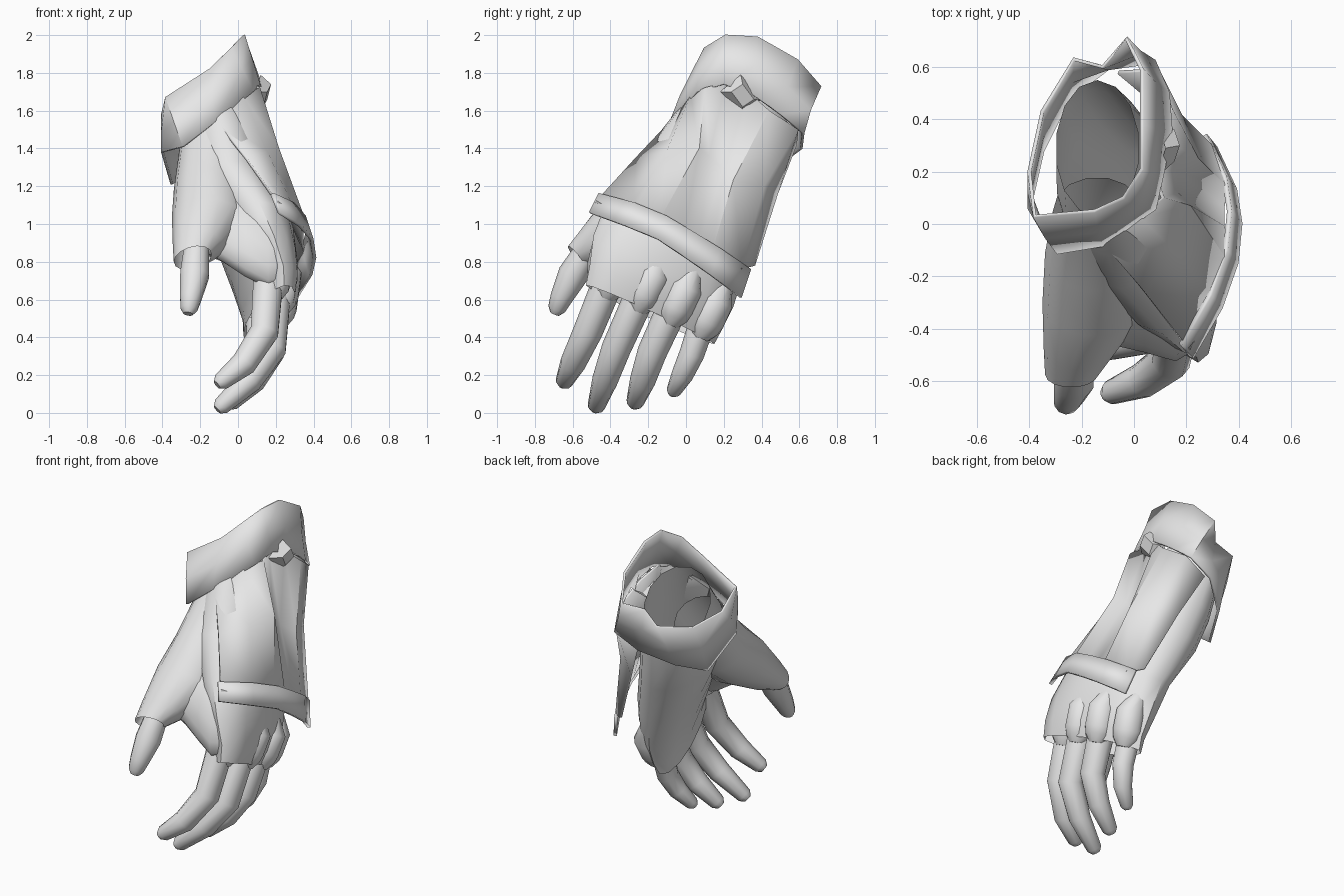
import bpy, bmesh, math
from mathutils import Vector as V

grey = bpy.data.materials.new("pale grey")
grey.diffuse_color = (0.8, 0.8, 0.8, 1)


def loft(name, rings, closed=True, caps=(False, False), thick=0, angle=50):
    """Skin a row of point rings into one smooth-shaded object."""
    bm = bmesh.new()
    rows = [[bm.verts.new(p) for p in r] for r in rings]
    n = len(rows[0])
    for a, b in zip(rows, rows[1:]):
        for i in range(n if closed else n - 1):
            j = (i + 1) % n
            bm.faces.new((a[i], a[j], b[j], b[i]))
    if caps[0]:
        bm.faces.new(rows[0])
    if caps[1]:
        bm.faces.new(rows[-1])
    bmesh.ops.recalc_face_normals(bm, faces=bm.faces)
    me = bpy.data.meshes.new(name)
    bm.to_mesh(me)
    bm.free()
    ob = bpy.data.objects.new(name, me)
    bpy.context.collection.objects.link(ob)
    me.materials.append(grey)
    if thick:
        m = ob.modifiers.new("thickness", 'SOLIDIFY')
        m.thickness, m.offset = thick, 0
    bpy.ops.object.select_all(action='DESELECT')
    ob.select_set(True)
    bpy.context.view_layer.objects.active = ob
    bpy.ops.object.shade_smooth_by_angle(angle=math.radians(angle))
    return ob


def oval(c, u, v, n=14):
    c, u, v = V(c), V(u), V(v)
    return [c + u * math.cos(2 * math.pi * i / n) + v * math.sin(2 * math.pi * i / n)
            for i in range(n)]


def tube(name, pts, radii, n=10):
    """Round tube along a path, closed by a rounded tip."""
    pts = [V(p) for p in pts]
    d = (pts[-1] - pts[-2]).normalized()
    r = radii[-1]
    pts.append(pts[-1] + d * r * 0.6)
    radii = list(radii) + [r * 0.55]
    rings = []
    for i, p in enumerate(pts):
        t = (pts[min(i + 1, len(pts) - 1)] - pts[max(i - 1, 0)]).normalized()
        u = t.cross(V((1, 0, 0))).normalized()
        rings.append(oval(p, u * radii[i], t.cross(u) * radii[i], n))
    return loft(name, rings, caps=(False, True))


# Glove body: open at the wrist, narrowing to the knuckles
loft("glove_body", [
    oval((-0.14, 0.29, 1.60), (0, 0.26, -0.09), (0.16, 0, 0.11)),
    oval((-0.10, 0.19, 1.40), (0, 0.31, -0.11), (0.20, 0, 0.08)),
    oval((-0.05, 0.09, 1.20), (0, 0.34, -0.13), (0.22, 0, 0.04)),
    oval((0.08, -0.05, 0.95), (-0.03, 0.37, -0.17), (0.21, 0, 0)),
    oval((0.14, -0.12, 0.75), (-0.05, 0.37, -0.19), (0.17, 0, 0)),
    oval((0.17, -0.16, 0.61), (-0.07, 0.35, -0.17), (0.13, 0, 0.02)),
    oval((0.165, -0.19, 0.52), (-0.08, 0.34, -0.155), (0.11, 0, 0.02)),
])

# Thumb sleeve and the web that joins it to the palm
loft("thumb_sleeve", [
    oval((-0.14, 0.05, 1.40), (0.17, 0, 0), (0, 0.13, -0.10)),
    oval((-0.15, -0.11, 1.18), (0.19, 0, 0), (0, 0.15, -0.12)),
    oval((-0.15, -0.30, 1.02), (0.20, 0, -0.02), (0, 0.13, -0.12)),
    oval((-0.21, -0.48, 0.88), (0.135, 0, 0), (0, 0.08, -0.09)),
    oval((-0.24, -0.575, 0.82), (0.10, 0, 0.02), (0, 0.05, -0.06)),
])
loft("thumb_web", [
    oval((-0.19, -0.33, 1.00), (0, -0.10, -0.14), (0, 0.10, -0.07)),
    oval((-0.08, -0.31, 1.01), (0, -0.12, -0.21), (0, 0.10, -0.05)),
    oval((0.04, -0.33, 0.95), (0, -0.12, -0.23), (0, 0.11, -0.05)),
    oval((0.16, -0.37, 0.88), (0, -0.11, -0.22), (0, 0.11, -0.05)),
    oval((0.24, -0.37, 0.86), (0, -0.07, -0.18), (0, 0.08, -0.04)),
])

# Thumb and four curled fingers
tube("thumb", [(-0.22, -0.52, 0.86), (-0.23, -0.60, 0.73), (-0.25, -0.66, 0.61), (-0.26, -0.685, 0.55)],
     [0.07, 0.08, 0.06, 0.047])
fingers = {
    "index_finger": [(0.16, -0.41, 0.70), (0.14, -0.52, 0.43), (0.03, -0.60, 0.26), (-0.09, -0.645, 0.165)],
    "middle_finger": [(0.20, -0.24, 0.63), (0.18, -0.37, 0.34), (0.06, -0.43, 0.17), (-0.09, -0.475, 0.035)],
    "ring_finger": [(0.19, -0.07, 0.56), (0.17, -0.18, 0.32), (0.08, -0.23, 0.17), (-0.04, -0.27, 0.055)],
    "little_finger": [(0.11, 0.09, 0.49), (0.11, 0.03, 0.31), (0.07, -0.02, 0.20), (0.00, -0.065, 0.115)],
}
for name, path in fingers.items():
    k = 0.85 if name.startswith("little") else 1
    tube(name, path, [0.083 * k, 0.078 * k, 0.068 * k, 0.047 * k])
    # Soft knuckle over each finger root
    b = V(path[0]) + V((0.03, 0.02, 0.0))
    tube(name + "_knuckle", [b + V((-0.01, 0.09, 0.20)), b + V((0.02, 0.05, 0.10)), b, b - V((0, 0.02, 0.05))],
         [0.05, 0.09, 0.095, 0.08])

# Slanted wrist cuff, loose around the arm
rim = [(0.03, 0.21, 2.0), (-0.04, 0.10, 1.93), (-0.15, 0.05, 1.82), (-0.38, 0.03, 1.67),
       (-0.40, 0.20, 1.58), (-0.35, 0.43, 1.55), (-0.23, 0.63, 1.60), (-0.12, 0.60, 1.67),
       (-0.03, 0.71, 1.73), (0.03, 0.59, 1.87), (0.03, 0.38, 1.99)]
hem = [(0.11, 0.20, 1.74), (0.08, 0.06, 1.70), (-0.12, -0.08, 1.54), (-0.29, -0.11, 1.41),
       (-0.40, 0.06, 1.38), (-0.35, 0.28, 1.21), (-0.25, 0.48, 1.30), (-0.08, 0.61, 1.40),
       (0.08, 0.62, 1.48), (0.13, 0.50, 1.58), (0.14, 0.36, 1.68)]
middle = [(V(a) + V(b)) / 2 + V((0.0, -0.01, 0)) for a, b in zip(rim, hem)]
loft("wrist_cuff", [rim, middle, hem], thick=0.015)

# Folded plate covering the back of the forearm and hand
loft("back_plate", [
    [(-0.12, -0.07, 1.55), (0.02, 0.03, 1.68), (0.11, 0.10, 1.72), (0.07, 0.21, 1.75),
     (0.10, 0.33, 1.70), (0.14, 0.44, 1.60), (0.09, 0.59, 1.50), (-0.06, 0.58, 1.42)],
    [(0.04, -0.26, 1.35), (0.15, -0.10, 1.38), (0.21, 0.07, 1.40), (0.16, 0.12, 1.36),
     (0.16, 0.20, 1.28), (0.24, 0.25, 1.23), (0.18, 0.41, 1.20), (0.06, 0.48, 1.16)],
    [(0.21, -0.48, 1.11), (0.30, -0.28, 1.06), (0.35, -0.14, 1.02), (0.34, -0.01, 0.96),
     (0.34, 0.07, 0.90), (0.35, 0.14, 0.86), (0.30, 0.29, 0.76), (0.22, 0.36, 0.78)],
], closed=False, thick=0.015, angle=40)

# Flared guard band along the lower edge of the plate
band_xy = [(0.22, -0.51), (0.33, -0.32), (0.39, -0.15), (0.405, 0.0), (0.385, 0.13), (0.31, 0.29)]
low = [1.06, 0.99, 0.92, 0.82, 0.73, 0.61]
high = [1.16, 1.11, 1.04, 0.95, 0.87, 0.76]
loft("guard_band", [
    [(x, y, z) for (x, y), z in zip(band_xy, low)],
    [(x - 0.04, y + 0.05, z) for (x, y), z in zip(band_xy, high)],
], closed=False, thick=0.02, angle=40)

# Raised diamond clasp under the cuff
loft("clasp", [
    oval((0.09, 0.29, 1.68), (0, 0.11, -0.02), (0.03, 0, 0.11), 4),
    oval((0.155, 0.30, 1.68), (0, 0.06, -0.02), (0.02, 0, 0.06), 4),
], caps=(False, True), angle=30)
